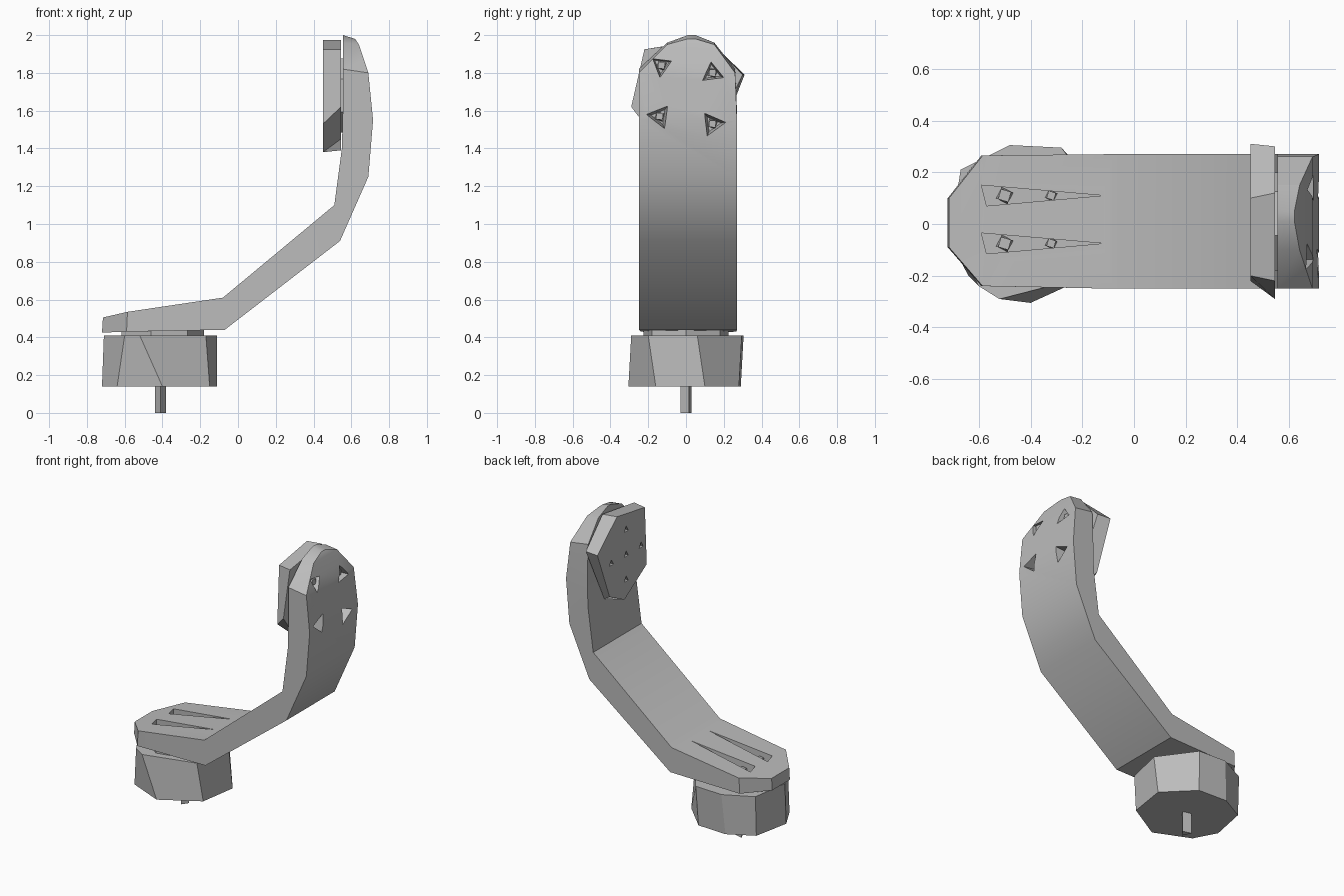
import bpy
import bmesh
from math import cos, sin, tau, radians

cube = bpy.data.objects.get("Cube")
if cube:
    bpy.data.objects.remove(cube, do_unlink=True)

grey = bpy.data.materials.new("plain grey")
grey.use_nodes = True
grey.diffuse_color = (0.5, 0.5, 0.5, 1)
grey.node_tree.nodes["Principled BSDF"].inputs["Base Color"].default_value = grey.diffuse_color


def loft(name, rings):
    """Closed solid through rings of equal point count."""
    bm = bmesh.new()
    loops = [[bm.verts.new(p) for p in ring] for ring in rings]
    n = len(loops[0])
    for a, b in zip(loops, loops[1:]):
        for i in range(n):
            j = (i + 1) % n
            bm.faces.new((a[i], a[j], b[j], b[i]))
    bm.faces.new(loops[0][::-1])
    bm.faces.new(loops[-1])
    bmesh.ops.recalc_face_normals(bm, faces=bm.faces)
    mesh = bpy.data.meshes.new(name)
    bm.to_mesh(mesh)
    bm.free()
    mesh.materials.append(grey)
    obj = bpy.data.objects.new(name, mesh)
    bpy.context.collection.objects.link(obj)
    return obj


def at_z(points, z):
    return [(x, y, z) for x, y in points]


def at_x(points, x):
    return [(x, y, z) for y, z in points]


def polygon(u, v, r, sides, turn=0.0):
    return [(u + r * cos(tau * i / sides + turn), v + r * sin(tau * i / sides + turn))
            for i in range(sides)]


def cut(target, cutters):
    """Subtract the cutters, then drop them."""
    bpy.context.view_layer.objects.active = target
    for c in cutters:
        c.hide_render = True
        mod = target.modifiers.new("cut", 'BOOLEAN')
        mod.operation = 'DIFFERENCE'
        mod.solver = 'EXACT'
        mod.object = c
        bpy.ops.object.modifier_apply(modifier=mod.name)
        bpy.data.objects.remove(c, do_unlink=True)


# Bent arm: inner x, z, outer x, z, and width limits at each station
stations = [
    (-0.715, 0.505, -0.72, 0.425, -0.09, 0.10),
    (-0.585, 0.535, -0.59, 0.43, -0.24, 0.265),
    (-0.08, 0.61, -0.07, 0.44, -0.25, 0.27),
    (0.51, 1.10, 0.54, 0.91, -0.25, 0.27),
    (0.55, 1.40, 0.69, 1.25, -0.25, 0.27),
    (0.555, 1.60, 0.715, 1.55, -0.25, 0.27),
    (0.555, 1.82, 0.69, 1.80, -0.25, 0.26),
    (0.555, 1.96, 0.64, 1.95, -0.10, 0.15),
    (0.555, 2.00, 0.62, 1.98, 0.01, 0.05),
]
arm = loft("bent_arm", [
    [(ix, y0, iz), (ix, y1, iz), (ox, y1, oz), (ox, y0, oz)]
    for ix, iz, ox, oz, y0, y1 in stations])
bpy.ops.object.select_all(action='DESELECT')
arm.select_set(True)
bpy.context.view_layer.objects.active = arm
bpy.ops.object.shade_smooth_by_angle(angle=radians(32))

# Wedge slots in the foot and screw pockets in the head
cutters = []
for y in (0.11, -0.075):
    wedge = [(-0.59, y + 0.04), (-0.57, y - 0.04), (-0.12, y)]
    cutters.append(loft("slot_cutter", [at_z(wedge, 0.46), at_z(wedge, 0.8)]))
pockets = [(-0.13, 1.84), (0.14, 1.80), (-0.14, 1.57), (0.14, 1.53)]
for i, (y, z) in enumerate(pockets):
    turn = 0.4 + 1.3 * i
    cutters.append(loft("pocket_cutter", [
        at_x(polygon(y, z, 0.045, 3, turn), 0.62),
        at_x(polygon(y, z, 0.08, 3, turn), 0.75)]))
cut(arm, cutters)

# Screws seated in the slots and pockets
for y in (0.11, -0.075):
    for x in (-0.5, -0.32):
        r = 0.036 if x < -0.4 else 0.026
        loft("foot_screw", [at_z(polygon(x, y, r, 4, 0.3), 0.45),
                            at_z(polygon(x, y, r * 0.8, 4, 0.5), 0.52)])
for y, z in pockets:
    loft("head_screw", [at_x(polygon(y, z, 0.035, 4, 0.4), 0.6),
                        at_x(polygon(y, z, 0.025, 4, 0.7), 0.665)])

# Faceted drum under the foot
drum_low = [(-0.40, -0.305), (-0.15, -0.16), (-0.11, 0.10), (-0.29, 0.28),
            (-0.50, 0.29), (-0.67, 0.20), (-0.72, -0.05), (-0.64, -0.20)]
drum_high = [(-0.52, -0.29), (-0.17, -0.20), (-0.11, 0.06), (-0.28, 0.295),
             (-0.48, 0.305), (-0.67, 0.21), (-0.71, -0.05), (-0.60, -0.24)]
loft("drum", [at_z(drum_low, 0.14), at_z(drum_high, 0.41)])
foot_spacer = polygon(-0.41, 0, 0.23, 7)
loft("foot_spacer", [at_z(foot_spacer, 0.40), at_z(foot_spacer, 0.44)])

# Pin below the drum
pin = [(-0.44, 0.03), (-0.38, 0.015), (-0.41, -0.03)]
loft("pin", [at_z(pin, 0), at_z(pin, 0.15)])

# Faceted plate on the inner side of the head, with small holes
plate_inner = [(0.10, 1.975), (-0.20, 1.925), (-0.22, 1.53),
               (0.02, 1.38), (0.18, 1.46), (0.31, 1.79)]
plate_outer = [(0.12, 1.975), (-0.22, 1.925), (-0.29, 1.62),
               (-0.16, 1.45), (0.10, 1.39), (0.30, 1.79)]
plate = loft("head_plate", [at_x(plate_inner, 0.45), at_x(plate_outer, 0.545)])
holes = []
for dy, dz in ((0, 0), (0, 0.17), (0, -0.17), (0.16, 0), (-0.16, 0)):
    hole = polygon(dy, 1.68 + dz, 0.025, 3, tau / 4)
    holes.append(loft("hole_cutter", [at_x(hole, 0.4), at_x(hole, 0.5)]))
cut(plate, holes)
head_spacer = polygon(0, 1.68, 0.2, 7)
loft("head_spacer", [at_x(head_spacer, 0.53), at_x(head_spacer, 0.57)])
